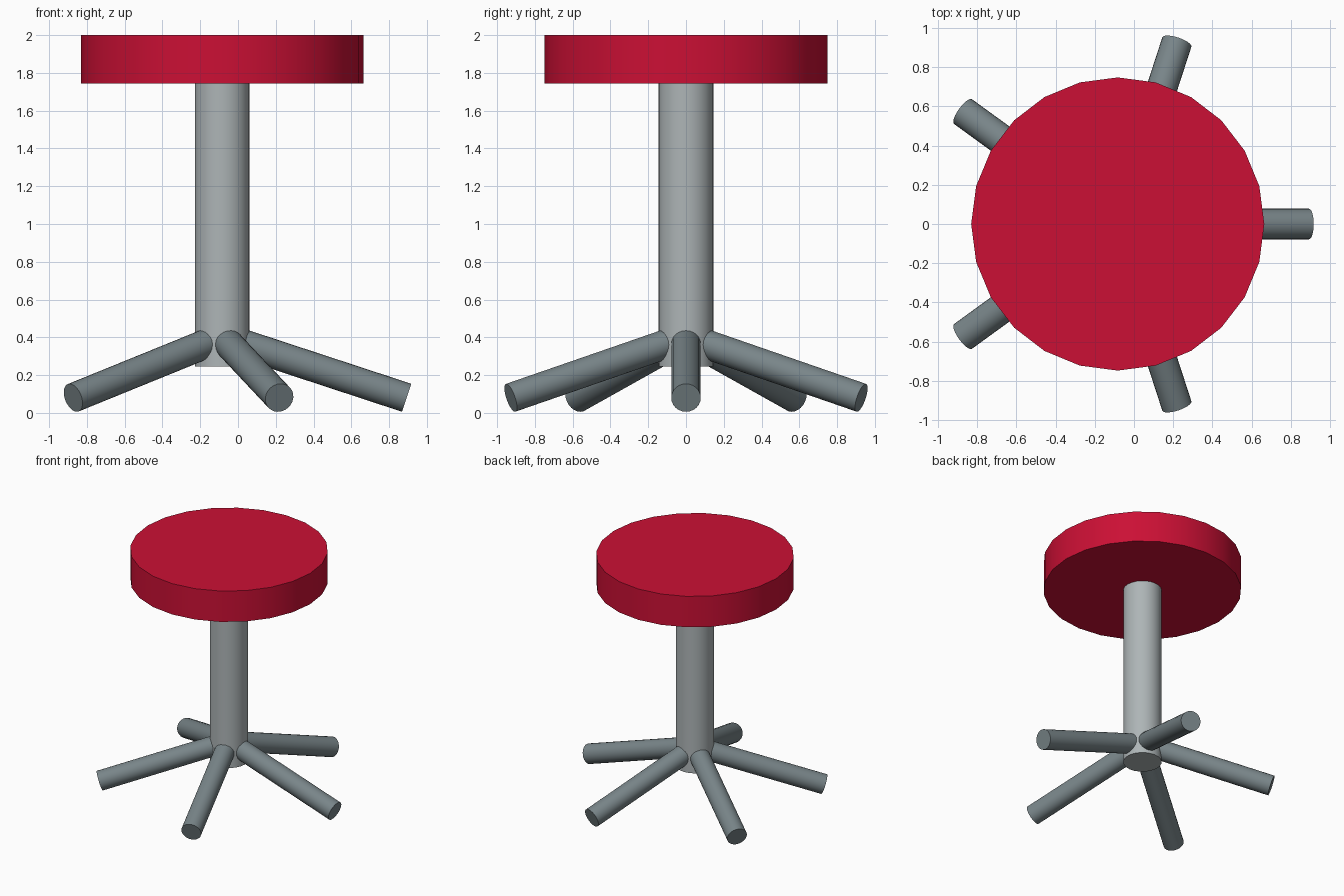
import bpy, math
from mathutils import Vector

if "Cube" in bpy.data.objects:
    bpy.data.objects.remove(bpy.data.objects["Cube"])

CX = -0.083  # stool axis, offset so the five legs are centred


def material(name, rgb):
    m = bpy.data.materials.new(name)
    m.diffuse_color = (*rgb, 1)
    m.use_nodes = True
    m.node_tree.nodes["Principled BSDF"].inputs["Base Color"].default_value = m.diffuse_color
    return m


def rod(name, a, b, radius, mat, sides=24):
    """Capped cylinder running from point a to point b."""
    a, b = Vector(a), Vector(b)
    d = b - a
    bpy.ops.mesh.primitive_cylinder_add(
        vertices=sides, radius=radius, depth=d.length, location=(a + b) / 2,
        rotation=d.to_track_quat('Z', 'Y').to_euler())
    ob = bpy.context.object
    ob.name = name
    ob.data.materials.append(mat)
    bpy.ops.object.shade_smooth_by_angle(angle=math.radians(35))
    return ob


red = material("red_cushion", (0.60, 0.005, 0.035))
steel = material("light_steel", (0.42, 0.46, 0.47))
dark = material("dark_steel", (0.19, 0.235, 0.25))

# Round seat and central column
rod("seat", (CX, 0, 1.743), (CX, 0, 2.0), 0.748, red)
rod("column", (CX, 0, 0.245), (CX, 0, 1.745), 0.145, steel)

# Five splayed legs
for i in range(5):
    t = math.radians(72 * i)
    reach = 0.976
    rod(f"leg_{i + 1}", (CX, 0, 0.401),
        (CX + reach * math.cos(t), reach * math.sin(t), 0.080), 0.078, dark)
